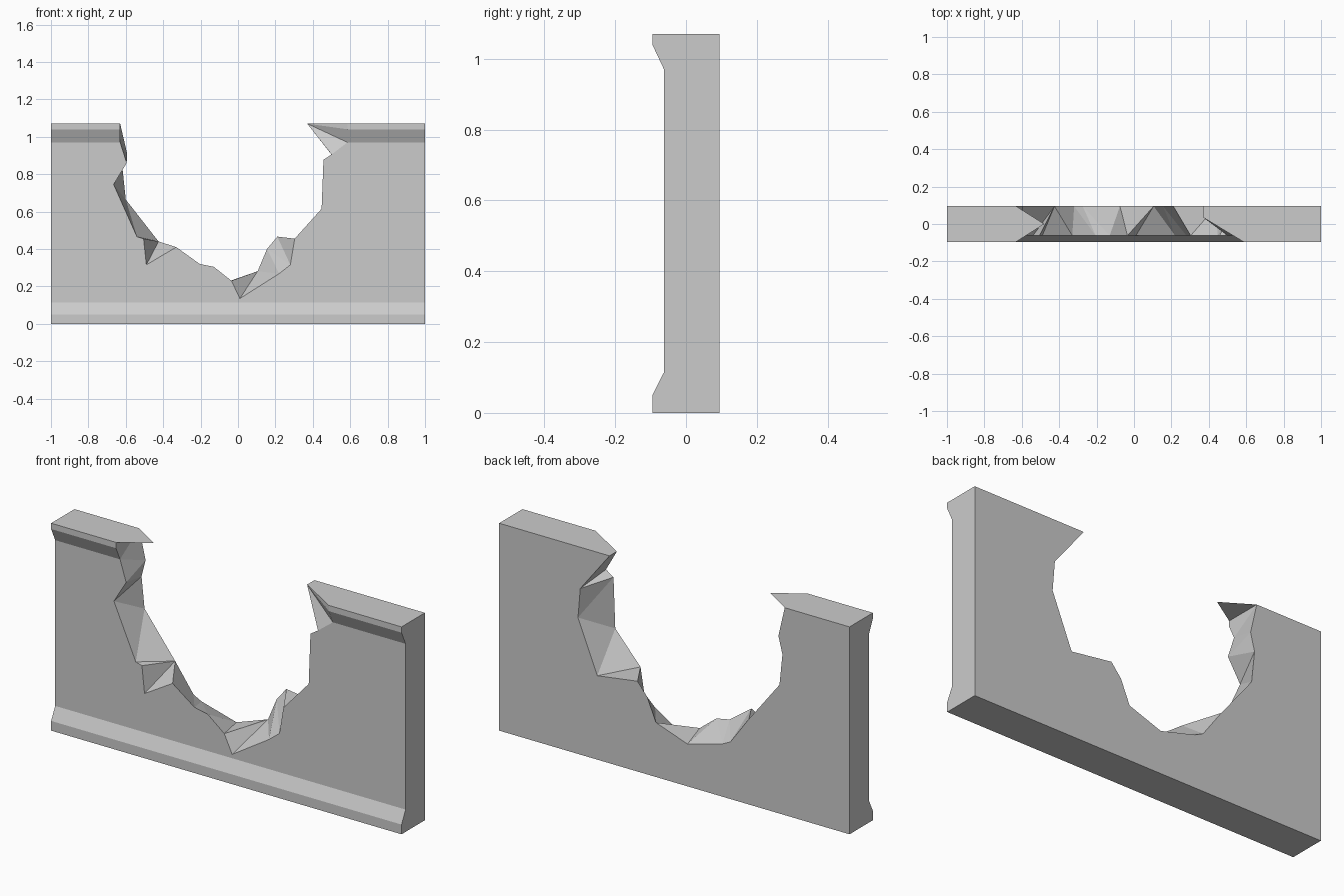
import bpy, bmesh
from mathutils import Vector

if "Cube" in bpy.data.objects:
    bpy.data.objects.remove(bpy.data.objects["Cube"])

BACK, FACE, LIP = 0.095, -0.062, -0.095

# Wall side profile (y, z): bottom to top along the moulded front
front_profile = [(LIP, 0), (LIP, 0.05), (FACE, 0.115), (FACE, 0.97), (LIP, 1.04), (LIP, 1.07)]

# Broken edge on the front face (x, z), left to right
front_break = [(-.63, .97), (-.595, .86), (-.665, .745), (-.54, .465), (-.505, .455),
               (-.49, .315), (-.33, .41), (-.205, .32), (-.13, .305), (-.035, .23),
               (.01, .135), (.22, .268), (.28, .315), (.303, .455), (.447, .615),
               (.457, .877), (.5, .905), (.585, .97)]
# Broken edge on the back face (x, z), left to right
back_break = [(-.63, 1.07), (-.594, .915), (-.617, .825), (-.6, .664), (-.425, .44),
              (-.32, .295), (-.274, .272), (-.075, .218), (.105, .281), (.155, .4),
              (.21, .466), (.44, .433), (.55, .704), (.537, .857), (.37, 1.07)]

L, R = front_break[0][0], front_break[-1][0]
chain = [Vector((x, FACE, z)) for x, z in front_break]
front = ([Vector((L, LIP, 1.07)), Vector((L, LIP, 1.04))] + chain
         + [Vector((R, LIP, 1.04)), Vector((R, LIP, 1.07))])
rear = [Vector((x, BACK, z)) for x, z in back_break]
tip_l, tip_r = Vector((-.48, 0.0, 1.07)), Vector((.37, .035, 1.07))
inner = [tip_l] + rear + [tip_r]

bm = bmesh.new()


def face(pts):
    return bm.faces.new([bm.verts.new(p) for p in pts])


def strip(x0, x1, a, b):
    face([(x0, *a), (x1, *a), (x1, *b), (x0, *b)])


def bridge(a, b):
    """Join two open edges with the triangle strip of least area."""
    def area(p, q, r):
        return (q - p).cross(r - p).length / 2
    best = {(0, 0): (0, None)}
    for i in range(len(a)):
        for j in range(len(b)):
            opts = []
            if i:
                opts.append((best[i-1, j][0] + area(a[i-1], a[i], b[j]), (i-1, j)))
            if j:
                opts.append((best[i, j-1][0] + area(b[j-1], b[j], a[i]), (i, j-1)))
            if opts:
                best[i, j] = min(opts)
    i, j = len(a) - 1, len(b) - 1
    while (i, j) != (0, 0):
        pi, pj = best[i, j][1]
        face([a[pi], a[i], b[j]] if pi < i else [b[pj], b[j], a[i]])
        i, j = pi, pj


# Base: underside and lower moulding
strip(-1, 1, (BACK, 0), (LIP, 0))
for k in (0, 1):
    strip(-1, 1, front_profile[k], front_profile[k + 1])

# Top moulding on both sides of the gap
for k in (3, 4):
    strip(-1, L, front_profile[k], front_profile[k + 1])
    strip(R, 1, front_profile[k], front_profile[k + 1])

# Front and back faces
face([(-1, FACE, .115), (-1, FACE, .97)] + chain + [(1, FACE, .97), (1, FACE, .115)])
face([(-1, BACK, 0), (-1, BACK, 1.07)] + rear + [(1, BACK, 1.07), (1, BACK, 0)])

# Top caps with jagged tips
face([(-1, LIP, 1.07), front[0], tip_l, rear[0], (-1, BACK, 1.07)])
face([(1, LIP, 1.07), front[-1], tip_r, rear[-1], (1, BACK, 1.07)])

# End faces
for x in (-1, 1):
    face([(x, y, z) for y, z in front_profile] + [(x, BACK, 1.07), (x, BACK, 0)])

# Rough broken surface through the thickness
bridge(front, inner)

bmesh.ops.remove_doubles(bm, verts=bm.verts, dist=1e-4)
bmesh.ops.recalc_face_normals(bm, faces=bm.faces)
mesh = bpy.data.meshes.new("broken_wall")
bm.to_mesh(mesh)
bm.free()
wall = bpy.data.objects.new("broken_wall", mesh)
bpy.context.collection.objects.link(wall)
